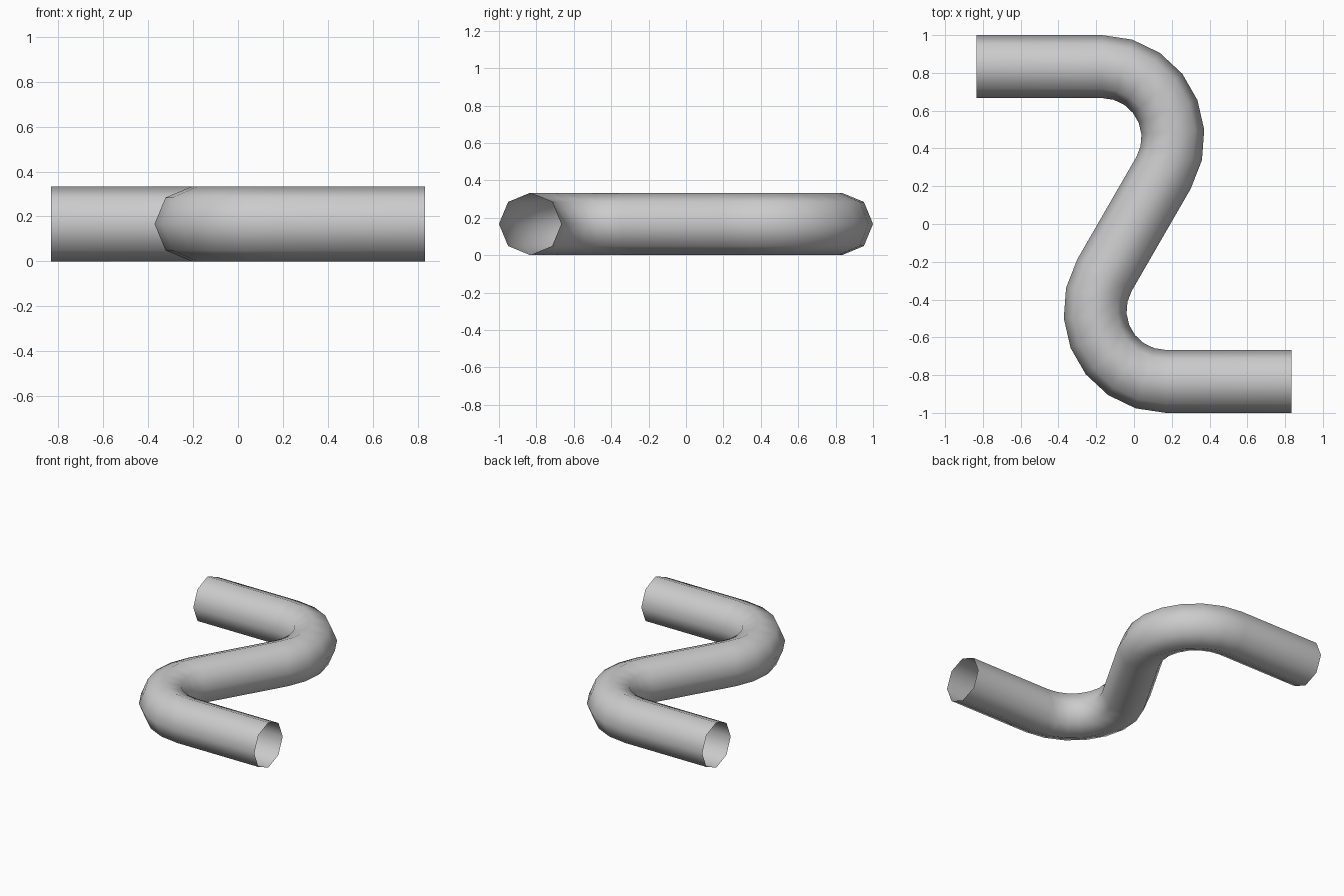
import bpy, bmesh
from math import sin, cos, pi, radians
from mathutils import Vector

if "Cube" in bpy.data.objects:
    bpy.data.objects.remove(bpy.data.objects["Cube"])

TUBE = 1 / 6      # tube radius
BEND = 0.375      # centreline bend radius
SIDES = 8
STEPS = 7         # segments per 120 degree bend

# Upper half of the S path: (point, heading) from the open end round the bend
cy = 5 / 6 - BEND
cx = (5 / 12 - 1.5 * BEND) / cos(radians(30))
path = [(Vector((-5 / 6, 5 / 6, TUBE)), 0.0)]
for i in range(STEPS + 1):
    a = radians(120) * i / STEPS
    path.append((Vector((cx + BEND * sin(a), cy + BEND * cos(a), TUBE)), -a))

# Lower half is the same path turned half round about z
path += [(Vector((-p.x, -p.y, p.z)), h) for p, h in reversed(path)]

# Sweep an octagonal ring along the path, leaving both ends open
bm = bmesh.new()
rings = []
for p, h in path:
    left, up = Vector((-sin(h), cos(h), 0)), Vector((0, 0, 1))
    rings.append([bm.verts.new(p + TUBE * (left * cos(2 * pi * j / SIDES) + up * sin(2 * pi * j / SIDES)))
                  for j in range(SIDES)])
for a, b in zip(rings, rings[1:]):
    for j in range(SIDES):
        k = (j + 1) % SIDES
        bm.faces.new((a[j], a[k], b[k], b[j])).smooth = True

mesh = bpy.data.meshes.new("bent_pipe")
bm.to_mesh(mesh)
bm.free()
bpy.context.collection.objects.link(bpy.data.objects.new("bent_pipe", mesh))
